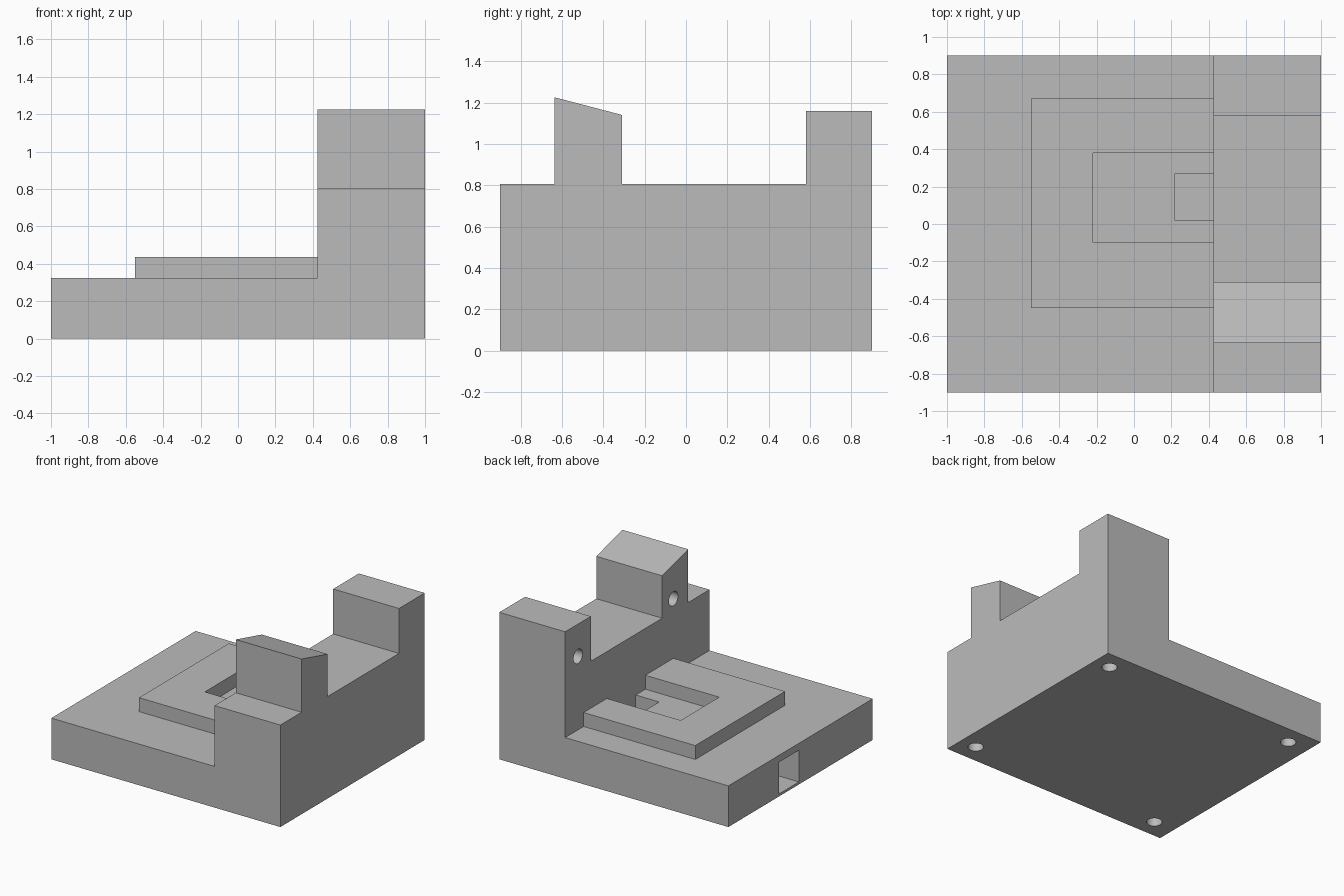
import bpy
import bmesh
from math import pi
from mathutils import Matrix, Vector

default_cube = bpy.data.objects.get("Cube")
if default_cube:
    bpy.data.objects.remove(default_cube, do_unlink=True)

grey = bpy.data.materials.new("plain grey")
grey.use_nodes = True
colour = (0.5, 0.5, 0.5, 1)
grey.diffuse_color = colour
grey.node_tree.nodes["Principled BSDF"].inputs["Base Color"].default_value = colour


def add_object(name, bm):
    bmesh.ops.recalc_face_normals(bm, faces=bm.faces[:])
    mesh = bpy.data.meshes.new(name)
    bm.to_mesh(mesh)
    bm.free()
    mesh.materials.append(grey)
    obj = bpy.data.objects.new(name, mesh)
    bpy.context.collection.objects.link(obj)
    return obj


def prism(name, points, direction):
    """Extrude a closed outline along a direction."""
    bm = bmesh.new()
    face = bm.faces.new([bm.verts.new(p) for p in points])
    result = bmesh.ops.extrude_face_region(bm, geom=[face], use_keep_orig=True)
    moved = [v for v in result["geom"] if isinstance(v, bmesh.types.BMVert)]
    bmesh.ops.translate(bm, verts=moved, vec=Vector(direction))
    return add_object(name, bm)


def box(name, x, y, z):
    outline = [(x[0], y[0], z[0]), (x[1], y[0], z[0]),
               (x[1], y[1], z[0]), (x[0], y[1], z[0])]
    return prism(name, outline, (0, 0, z[1] - z[0]))


def rod(name, centre, length, axis):
    bm = bmesh.new()
    turn = Matrix.Rotation(pi / 2, 4, "Y") if axis == "X" else Matrix()
    bmesh.ops.create_cone(bm, cap_ends=True, segments=32, radius1=0.056,
                          radius2=0.056, depth=length,
                          matrix=Matrix.Translation(centre) @ turn)
    return add_object(name, bm)


def combine(target, tool, operation):
    mod = target.modifiers.new("shape", "BOOLEAN")
    mod.operation = operation
    mod.solver = "EXACT"
    mod.object = tool
    tool.hide_render = True
    bpy.context.view_layer.objects.active = target
    bpy.ops.object.modifier_apply(modifier=mod.name)
    bpy.data.objects.remove(tool, do_unlink=True)


deck, ledge, wall_x = 0.325, 0.805, 0.425

# Side silhouette with the sloped and square towers, cleared above the deck
side = [(-0.9, 0), (0.9, 0), (0.9, 1.16), (0.58, 1.16), (0.58, ledge),
        (-0.31, ledge), (-0.31, 1.14), (-0.635, 1.225), (-0.635, ledge), (-0.9, ledge)]
body = prism("stand_body", [(-1, y, z) for y, z in side], (2, 0, 0))
combine(body, box("deck_clearance", (-1.2, wall_x), (-1.2, 1.2), (deck, 1.5)), "DIFFERENCE")

# Raised three-sided frame on the deck, its open side against the wall
frame = [(wall_x, -0.45), (-0.55, -0.45), (-0.55, 0.67), (wall_x, 0.67),
         (wall_x, 0.38), (-0.22, 0.38), (-0.22, -0.1), (wall_x, -0.1)]
combine(body, prism("raised_frame", [(x, y, deck) for x, y in frame], (0, 0, 0.11)), "UNION")

# Cable tunnel from the side, rising through the pocket floor
tunnel = [(-1.1, 0.02), (wall_x, 0.02), (wall_x, 0.36), (0.22, 0.36),
          (0.22, 0.27), (-1.1, 0.27)]
combine(body, prism("cable_tunnel", [(x, 0.02, z) for x, z in tunnel], (0, 0.25, 0)), "DIFFERENCE")

# Blind holes in the tower faces
for y in (0.74, -0.45):
    combine(body, rod("tower_hole", (wall_x, y, 0.905), 0.6, "X"), "DIFFERENCE")

# Blind holes in the underside
for x in (-0.82, 0.86):
    for y in (-0.75, 0.75):
        combine(body, rod("foot_hole", (x, y, 0), 0.4, "Z"), "DIFFERENCE")

bpy.ops.object.select_all(action="DESELECT")
body.select_set(True)
bpy.context.view_layer.objects.active = body
bpy.ops.object.shade_smooth_by_angle(angle=pi / 6)
